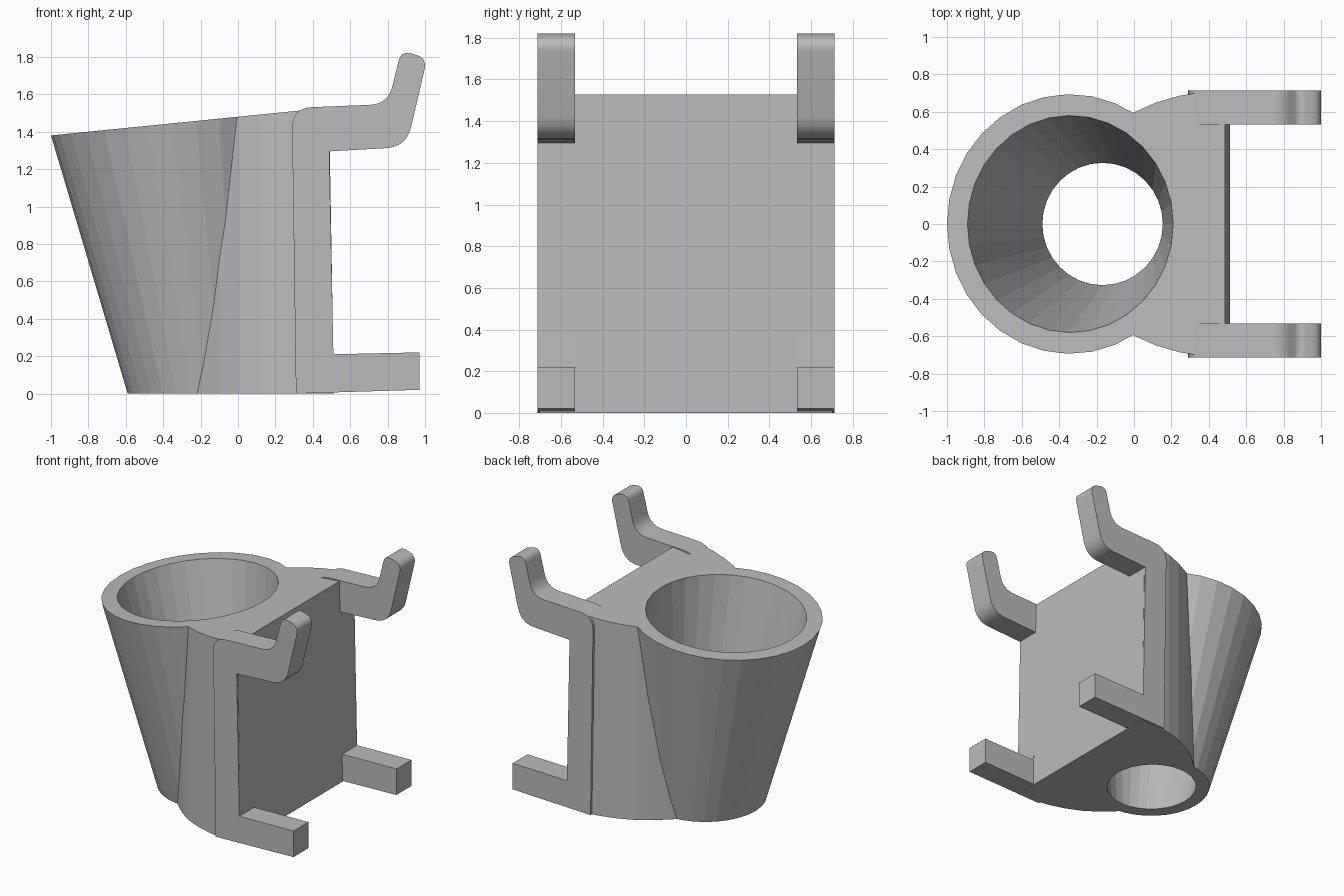
import bpy, bmesh, math
from mathutils import Vector

if "Cube" in bpy.data.objects:
    bpy.data.objects.remove(bpy.data.objects["Cube"], do_unlink=True)

grey = bpy.data.materials.new("plain_grey")
grey.use_nodes = True
grey.diffuse_color = (0.5, 0.5, 0.5, 1)
grey.node_tree.nodes["Principled BSDF"].inputs["Base Color"].default_value = (0.5, 0.5, 0.5, 1)


def loft(name, lower, upper):
    """Closed solid between two loops with the same number of points."""
    bm = bmesh.new()
    a = [bm.verts.new(p) for p in lower]
    b = [bm.verts.new(p) for p in upper]
    n = len(a)
    bm.faces.new(a)
    bm.faces.new(b)
    for i in range(n):
        j = (i + 1) % n
        bm.faces.new((a[i], a[j], b[j], b[i]))
    bmesh.ops.recalc_face_normals(bm, faces=bm.faces)
    mesh = bpy.data.meshes.new(name)
    bm.to_mesh(mesh)
    bm.free()
    mesh.materials.append(grey)
    obj = bpy.data.objects.new(name, mesh)
    bpy.context.collection.objects.link(obj)
    return obj


def oval(z, centre, rx, ry, sides=32):
    steps = [math.tau * i / sides for i in range(sides)]
    return [(centre + rx * math.cos(t), ry * math.sin(t), z) for t in steps]


def outer_ring(z):
    return oval(z, -0.17 - 0.127 * z, 0.42 + 0.17 * z, 0.425 + 0.186 * z)


def inner_ring(z):
    return oval(z, -0.168 - 0.1255 * z, 0.322 + 0.1625 * z, 0.327 + 0.175 * z)


def combine(obj, other, operation):
    """Apply a boolean and discard the helper object."""
    mod = obj.modifiers.new("combine", 'BOOLEAN')
    mod.operation = operation
    mod.solver = 'EXACT'
    mod.object = other
    bpy.context.view_layer.update()
    graph = bpy.context.evaluated_depsgraph_get()
    mesh = bpy.data.meshes.new_from_object(obj.evaluated_get(graph))
    obj.modifiers.clear()
    obj.data = mesh
    bpy.data.objects.remove(other, do_unlink=True)


# Leaning cup, left tall so the sloping top can be trimmed
HIGH = 1.8
holder = loft("cup_holder", outer_ring(0), outer_ring(HIGH))

# Mounting block with bowed sides and a slightly leaning back
side = [(-0.3, 0.33), (-0.2, 0.44), (-0.1, 0.53), (0, 0.597),
        (0.12, 0.65), (0.24, 0.685), (0.35, 0.703)]


def block_ring(z):
    half = side + [(0.513 - 0.017 * z, 0.703)]
    return [(x, y, z) for x, y in half] + [(x, -y, z) for x, y in reversed(half)]


combine(holder, loft("mounting_block", block_ring(0), block_ring(HIGH)), 'UNION')

# Tapered through hole
combine(holder, loft("hole_cutter", inner_ring(-0.1), inner_ring(HIGH + 0.1)), 'DIFFERENCE')

# Sloping top trim
corners = [(-2, -2), (2, -2), (2, 2), (-2, 2)]
combine(holder, loft("top_cutter", [(x, y, 1.48 + 0.1 * x) for x, y in corners],
                     [(x, y, 3) for x, y in corners]), 'DIFFERENCE')


def rounded(points, steps=8):
    """Outline whose corners are rounded by the third value of each point."""
    out = []
    for i, (x, z, d) in enumerate(points):
        p = Vector((x, z))
        if d == 0:
            out.append(p)
            continue
        before = Vector(points[i - 1][:2])
        after = Vector(points[(i + 1) % len(points)][:2])
        a = p + (before - p).normalized() * d
        b = p + (after - p).normalized() * d
        for k in range(steps + 1):
            t = k / steps
            out.append(a * (1 - t) ** 2 + p * 2 * t * (1 - t) + b * t ** 2)
    return out


# Side brackets: lower peg, upright and upturned upper hook
bracket = rounded([
    (0.31, 0, 0), (0.97, 0.02, 0), (0.97, 0.22, 0), (0.51, 0.21, 0),
    (0.488, 1.295, 0), (0.9, 1.318, 0.11), (1.012, 1.795, 0.065),
    (0.872, 1.832, 0.055), (0.802, 1.547, 0.1), (0.288, 1.527, 0.11)])
for name, sign in (("front_bracket", -1), ("back_bracket", 1)):
    obj = loft(name, [(p.x, sign * 0.533, p.y) for p in bracket],
               [(p.x, sign * 0.713, p.y) for p in bracket])
    bpy.ops.object.select_all(action='DESELECT')
    obj.select_set(True)
    bpy.context.view_layer.objects.active = obj
    bpy.ops.object.shade_smooth_by_angle()
